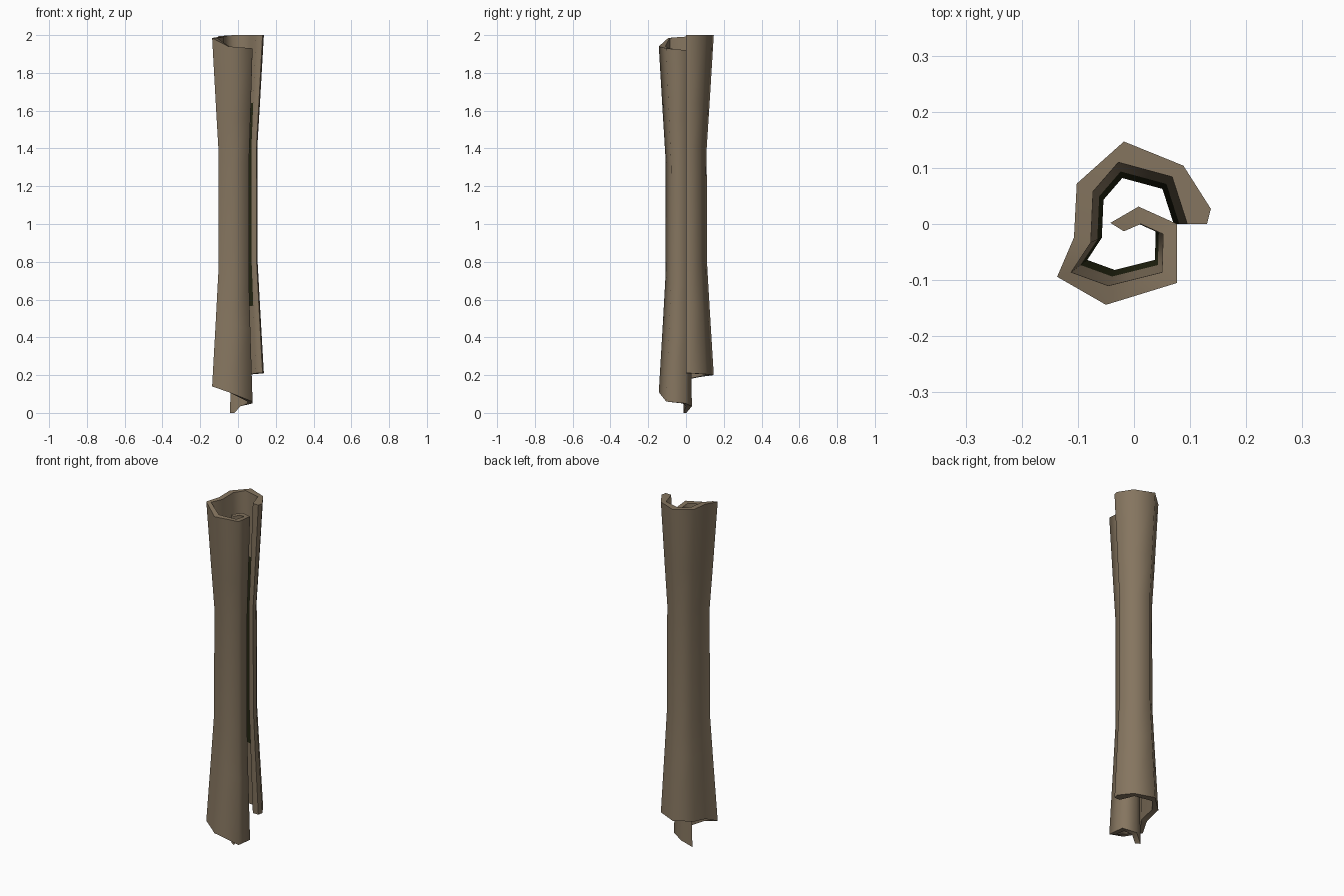
import bpy, bmesh

if "Cube" in bpy.data.objects:
    bpy.data.objects.remove(bpy.data.objects["Cube"])

# Materials: bark, and the dark mossy inside of the roll
def mat(name, c):
    m = bpy.data.materials.new(name)
    m.diffuse_color = (*c, 1)
    m.use_nodes = True
    m.node_tree.nodes["Principled BSDF"].inputs["Base Color"].default_value = m.diffuse_color
    return m

bark = mat("brown_bark", (0.235, 0.178, 0.115))
dark = mat("dark_olive_inside", (0.018, 0.020, 0.006))

# Spiral cross-section: outer xy, inner xy, bottom z, top z
spiral = [
    ((0.137, 0.027), (0.095, 0.0), 0.21, 2.0),
    ((0.088, 0.104), (0.068, 0.084), 0.205, 2.0),
    ((-0.018, 0.147), (-0.028, 0.11), 0.20, 2.0),
    ((-0.102, 0.072), (-0.073, 0.058), 0.19, 1.995),
    ((-0.107, -0.024), (-0.077, -0.033), 0.17, 1.99),
    ((-0.137, -0.094), (-0.112, -0.086), 0.14, 1.985),
    ((-0.05, -0.144), (-0.046, -0.11), 0.11, 1.94),
    ((0.077, -0.105), (0.05, -0.086), 0.06, 1.93),
    ((0.077, 0.0), (0.052, -0.018), 0.05, 1.92),
    ((0.008, 0.031), (0.012, 0.0), 0.035, 1.91),
    ((-0.042, 0.002), (-0.018, -0.013), 0.0, 1.90),
]
# Height fraction and scale: the roll narrows at its waist
levels = [(0, 1), (0.2, 0.85), (1/3, 0.755), (2/3, 0.745), (0.8, 0.85), (1, 1)]

bm = bmesh.new()
n = len(spiral)
rings = []
for t, s in levels:
    # closed loop: outer side, inner side back, small step at the outer lip
    outer = [(o, b, h) for o, i, b, h in spiral]
    inner = [(i, b, h) for o, i, b, h in reversed(spiral)]
    lip = [((0.13, 0.0), 0.21, 2.0)]
    rings.append([bm.verts.new((p[0] * s, p[1] * s, b + (h - b) * t))
                  for p, b, h in outer + inner + lip])
count = len(rings[0])

# Walls; the inside of the middle stretch is dark
for k in range(len(levels) - 1):
    for j in range(count):
        j2 = (j + 1) % count
        f = bm.faces.new((rings[k][j], rings[k][j2], rings[k + 1][j2], rings[k + 1][j]))
        if n <= j < 2 * n - 1 and 0 < k < len(levels) - 2:
            f.material_index = 1

# Rims at both ends
for r in (rings[0], rings[-1]):
    for j in range(n - 1):
        bm.faces.new((r[j], r[j + 1], r[2 * n - 2 - j], r[2 * n - 1 - j]))
    bm.faces.new((r[0], r[2 * n - 1], r[2 * n]))
bmesh.ops.recalc_face_normals(bm, faces=bm.faces)

me = bpy.data.meshes.new("bark_roll")
bm.to_mesh(me)
bm.free()
me.materials.append(bark)
me.materials.append(dark)
roll = bpy.data.objects.new("bark_roll", me)
bpy.context.collection.objects.link(roll)

# Smooth round the roll, crisp at the rims
bpy.context.view_layer.objects.active = roll
roll.select_set(True)
bpy.ops.object.shade_smooth_by_angle(angle=1.3)
